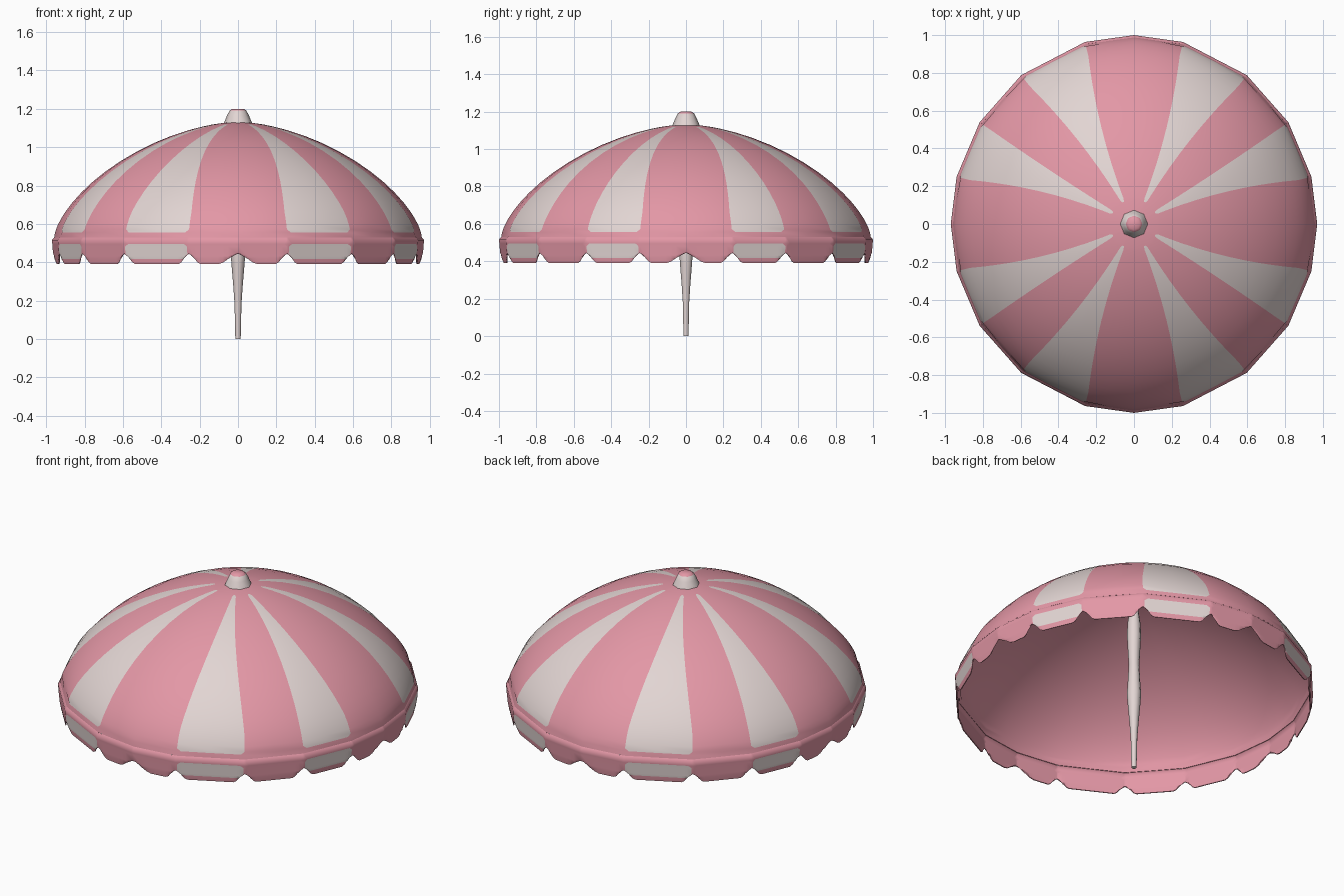
import bpy
import bmesh
from math import sin, cos, pi, radians

if "Cube" in bpy.data.objects:
    bpy.data.objects.remove(bpy.data.objects["Cube"], do_unlink=True)


def make_material(name, colour):
    mat = bpy.data.materials.new(name)
    mat.use_nodes = True
    mat.diffuse_color = (*colour, 1)
    mat.node_tree.nodes["Principled BSDF"].inputs["Base Color"].default_value = (*colour, 1)
    return mat


WHITE, PINK = 0, 1
MATERIALS = [make_material("off_white", (0.76, 0.665, 0.65)),
             make_material("pink", (0.77, 0.31, 0.38))]
X_SCALE = 0.97
CORNERS = [0, 14.5, 32.6, 52, 74.5, 90]     # rim corners in one quadrant, degrees


def grid_object(name, rows, rule, thickness=0, close=False, angle=40):
    """Skin closed rings of points, top to bottom; rule(row, column) picks the colour."""
    bm = bmesh.new()
    rings = [[bm.verts.new(p) for p in row] for row in rows]
    count = len(rings[0])
    for i in range(len(rings) - 1):
        for j in range(count):
            k = (j + 1) % count
            face = bm.faces.new((rings[i][j], rings[i + 1][j], rings[i + 1][k], rings[i][k]))
            face.material_index = rule(i, j)
    if close:
        bm.faces.new(rings[0]).material_index = rule(0, 0)
        bm.faces.new(rings[-1][::-1]).material_index = rule(len(rings) - 2, 0)
    mesh = bpy.data.meshes.new(name)
    bm.to_mesh(mesh)
    bm.free()
    for mat in MATERIALS:
        mesh.materials.append(mat)
    obj = bpy.data.objects.new(name, mesh)
    bpy.context.collection.objects.link(obj)
    bpy.ops.object.select_all(action="DESELECT")
    obj.select_set(True)
    bpy.context.view_layer.objects.active = obj
    if thickness:
        # the lining is always pink
        mod = obj.modifiers.new("lining", "SOLIDIFY")
        mod.thickness = thickness
        mod.offset = -1
        mod.material_offset = 1
        mod.material_offset_rim = 1
        bpy.ops.object.modifier_apply(modifier=mod.name)
    bpy.ops.object.shade_smooth_by_angle(angle=radians(angle))


def lerp(a, b, t):
    return a + (b - a) * t


def full_circle(quadrant):
    """Mirror angles from 0 to 90 degrees into all four quadrants."""
    half = quadrant + [180 - a for a in quadrant[-2::-1]]
    return half + [360 - a for a in half[-2:0:-1]]


RIM = full_circle(CORNERS)


def rim_radius(a):
    """Radius of the many-sided rim at angle a."""
    for lo, hi in zip(RIM, RIM[1:] + [360]):
        if lo <= a <= hi:
            return cos(radians((hi - lo) / 2)) / cos(radians(a - (lo + hi) / 2))


# Canopy: striped dome whose columns follow the stripe edges
STRIPE_START, STRIPE_END, DOME_EDGE = 0.13, 0.983, 0.988
RINGS = [0.02, 0.08, STRIPE_START, 0.145, 0.19, 0.27, 0.36, 0.45, 0.54, 0.63,
         0.71, 0.78, 0.84, 0.89, 0.925, 0.95, 0.968, 0.978, STRIPE_END, DOME_EDGE]


def dome_angles(r):
    t = min(max((r - STRIPE_START) / 0.8, 0), 1)
    edges = [0]
    for tip, centre, width in ((27, 23.5, 9.0), (63, 63.2, 11.2)):
        half = lerp(4, width, t)
        if r <= STRIPE_START:
            half = 1.8
        elif r == STRIPE_END:
            half -= 1.2
        mid = lerp(tip, centre, t)
        edges += [mid - half, mid + half]
    edges.append(90)
    split = []
    for lo, hi in zip(edges, edges[1:]):
        split += [lo, (lo + hi) / 2]
    return full_circle(split + [90])


def dome_ring(r):
    z = 0.53 + 0.602 * max(1 - (r / DOME_EDGE) ** 1.7, 0) ** 0.66
    ring = []
    for a in dome_angles(r):
        rr = r * lerp(1, rim_radius(a), r ** 6)
        ring.append((X_SCALE * rr * cos(radians(a)), rr * sin(radians(a)), z))
    return ring


def dome_colour(i, j):
    k = j % 20
    k = k if k < 10 else 19 - k
    striped = STRIPE_START <= RINGS[i] < STRIPE_END
    return WHITE if striped and k // 2 in (1, 3) else PINK


grid_object("canopy", [dome_ring(r) for r in RINGS], dome_colour, 0.005, angle=60)

# Valance: hanging band with a notch at every rim corner; rows of (radius, height, inset)
BAND = [(DOME_EDGE, 0.53, 0.02), (1.0, 0.516, 0.02), (0.998, 0.495, 0.07),
        (0.997, 0.482, 0.02), (0.994, 0.432, 0.02), (0.993, 0.418, 0.07), (0.988, 0.39, 0.02)]
COLUMNS = 10


def notch_width(a):
    return 0.11 if a % 90 == 0 else 0.065


def band_ring(index):
    r, z, inset = BAND[index]
    ring = []
    for lo, hi in zip(RIM, RIM[1:] + [360]):
        length = 2 * sin(radians(hi - lo) / 2)
        wl, wh = notch_width(lo) / length, notch_width(hi) / length
        spots = [0, inset, wl * 0.5, wl * 0.75, wl, (1 + wl - wh) / 2,
                 1 - wh, 1 - wh * 0.75, 1 - wh * 0.5, 1 - inset]
        for u in spots:
            w, d = (wl, u) if u < 0.5 else (wh, 1 - u)
            notch = 0.054 * (0.5 + 0.5 * cos(pi * min(d / w, 1)))
            bottom = 0.39 + notch + 0.001 * (len(BAND) - 1 - index)
            x = lerp(cos(radians(lo)), cos(radians(hi)), u)
            y = lerp(sin(radians(lo)), sin(radians(hi)), u)
            ring.append((X_SCALE * r * x, r * y, max(z, bottom)))
    return ring


def band_colour(i, j):
    side = (j // COLUMNS) % 10
    side = side if side < 5 else 9 - side
    inside = 0 < j % COLUMNS < COLUMNS - 1
    return WHITE if side in (1, 3) and 2 <= i <= 4 and inside else PINK


grid_object("valance", [band_ring(i) for i in range(len(BAND))], band_colour, 0.005, angle=65)


def turned(name, profile, sides, rule, angle=40):
    """Lathe a (radius, height) profile listed from top to bottom."""
    rows = [[(r * cos(2 * pi * k / sides), r * sin(2 * pi * k / sides), z)
             for k in range(sides)] for r, z in profile]
    grid_object(name, rows, rule, close=True, angle=angle)


# Cap: off-white sides with a pink top
turned("cap", [(0.03, 1.2), (0.044, 1.19), (0.058, 1.163), (0.076, 1.12)], 8,
       lambda i, j: PINK if i == 0 else WHITE, 50)

# Pole: turned shaft tapering to a thin foot
turned("pole", [(0.02, 1.125), (0.022, 1.0), (0.036, 0.9), (0.038, 0.82), (0.029, 0.64),
                (0.034, 0.54), (0.039, 0.46), (0.034, 0.39), (0.024, 0.27), (0.018, 0.18),
                (0.014, 0)], 10, lambda i, j: WHITE)
